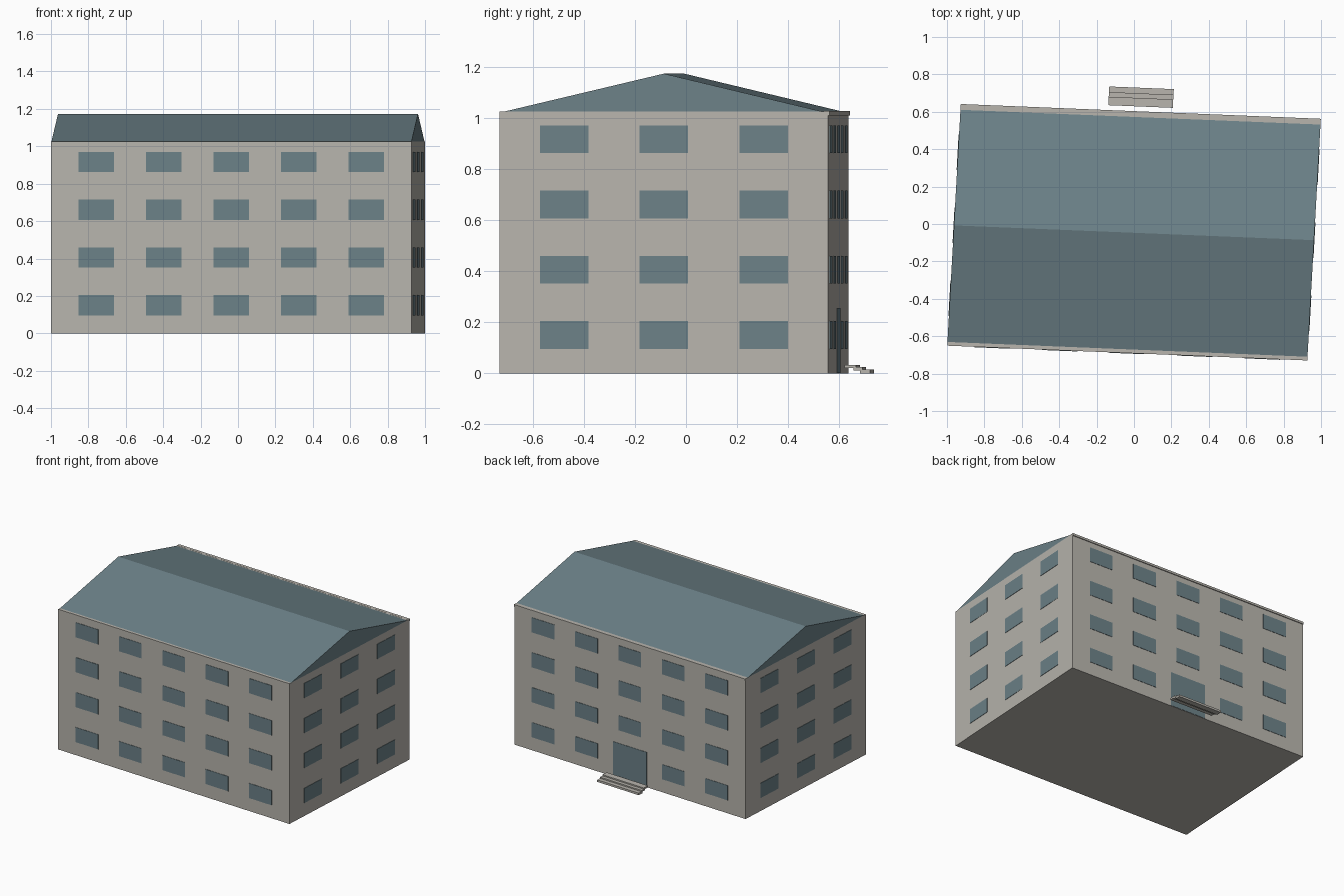
import bpy
import bmesh
from mathutils import Matrix, Vector

if "Cube" in bpy.data.objects:
    bpy.data.objects.remove(bpy.data.objects["Cube"])


def make_material(name, rgb):
    mat = bpy.data.materials.new(name)
    mat.use_nodes = True
    color = (*rgb, 1)
    mat.diffuse_color = color
    mat.node_tree.nodes["Principled BSDF"].inputs["Base Color"].default_value = color
    return mat


plaster = make_material("warm grey plaster", (0.48, 0.46, 0.42))
slate = make_material("slate blue", (0.15, 0.22, 0.246))

# Plan frame of the house: slightly turned and skewed on the ground
PLAN = Matrix(((1, 0.056, 0, 0), (-0.041, 1, 0, -0.047), (0, 0, 1, 0), (0, 0, 0, 1)))
HALF_W, HALF_D, WALL_H, RIDGE_H = 0.9625, 0.643, 1.025, 1.173


def finish(name, bm, mat):
    bmesh.ops.transform(bm, matrix=PLAN, verts=bm.verts)
    bmesh.ops.recalc_face_normals(bm, faces=bm.faces)
    mesh = bpy.data.meshes.new(name)
    bm.to_mesh(mesh)
    bm.free()
    mesh.materials.append(mat)
    obj = bpy.data.objects.new(name, mesh)
    bpy.context.collection.objects.link(obj)
    return obj


def boxes(name, mat, items):
    """Each item is (centre, size) in the plan frame."""
    bm = bmesh.new()
    for centre, size in items:
        place = Matrix.Translation(centre) @ Matrix.Diagonal((*size, 1))
        bmesh.ops.create_cube(bm, size=1, matrix=place)
    return finish(name, bm, mat)


# Walls and the back cornice
boxes("walls", plaster, [((0, 0, WALL_H / 2), (2 * HALF_W, 2 * HALF_D, WALL_H))])
boxes("back_cornice", plaster,
      [((0, HALF_D - 0.005, WALL_H - 0.007), (2 * HALF_W, 0.022, 0.016))])

# Gable roof: triangle profile extruded along the ridge
bm = bmesh.new()
profile = [(-0.623, WALL_H), (0.618, WALL_H), (0, RIDGE_H)]
gable = bm.faces.new([bm.verts.new((-HALF_W, t, z)) for t, z in profile])
extruded = bmesh.ops.extrude_face_region(bm, geom=[gable], use_keep_orig=True)
moved = [v for v in extruded["geom"] if isinstance(v, bmesh.types.BMVert)]
bmesh.ops.translate(bm, verts=moved, vec=Vector((2 * HALF_W, 0, 0)))
finish("roof", bm, slate)

# Windows: a regular grid of thin plates on each wall
PLATE = 0.005
rows = [0.15 + 0.2555 * i for i in range(4)]
columns = [0.361 * i for i in range(-2, 3)]
bays = [-0.39, 0, 0.39]
for side, sign in (("front", -1), ("back", 1)):
    boxes(side + "_windows", slate,
          [((s, sign * HALF_D, z), (0.188, PLATE, 0.108))
           for i, z in enumerate(rows) for j, s in enumerate(columns)
           if not (side == "back" and i == 0 and j == 2)])
for side, sign in (("right", -1), ("left", 1)):
    boxes(side + "_windows", slate,
          [((sign * HALF_W, t, z), (PLATE, 0.19, 0.108)) for z in rows for t in bays])

# Entrance door and its steps at the back
boxes("back_door", slate, [((0, HALF_D, 0.129), (0.28, PLATE, 0.254))])
treads = [(0.675, 0.72, 0.02, 0.033), (0.71, 0.745, 0.012, 0.024), (0.735, 0.775, 0, 0.015)]
boxes("entrance_steps", plaster,
      [((-0.003, (t0 + t1) / 2, (z0 + z1) / 2), (0.345, t1 - t0, z1 - z0))
       for t0, t1, z0, z1 in treads])
